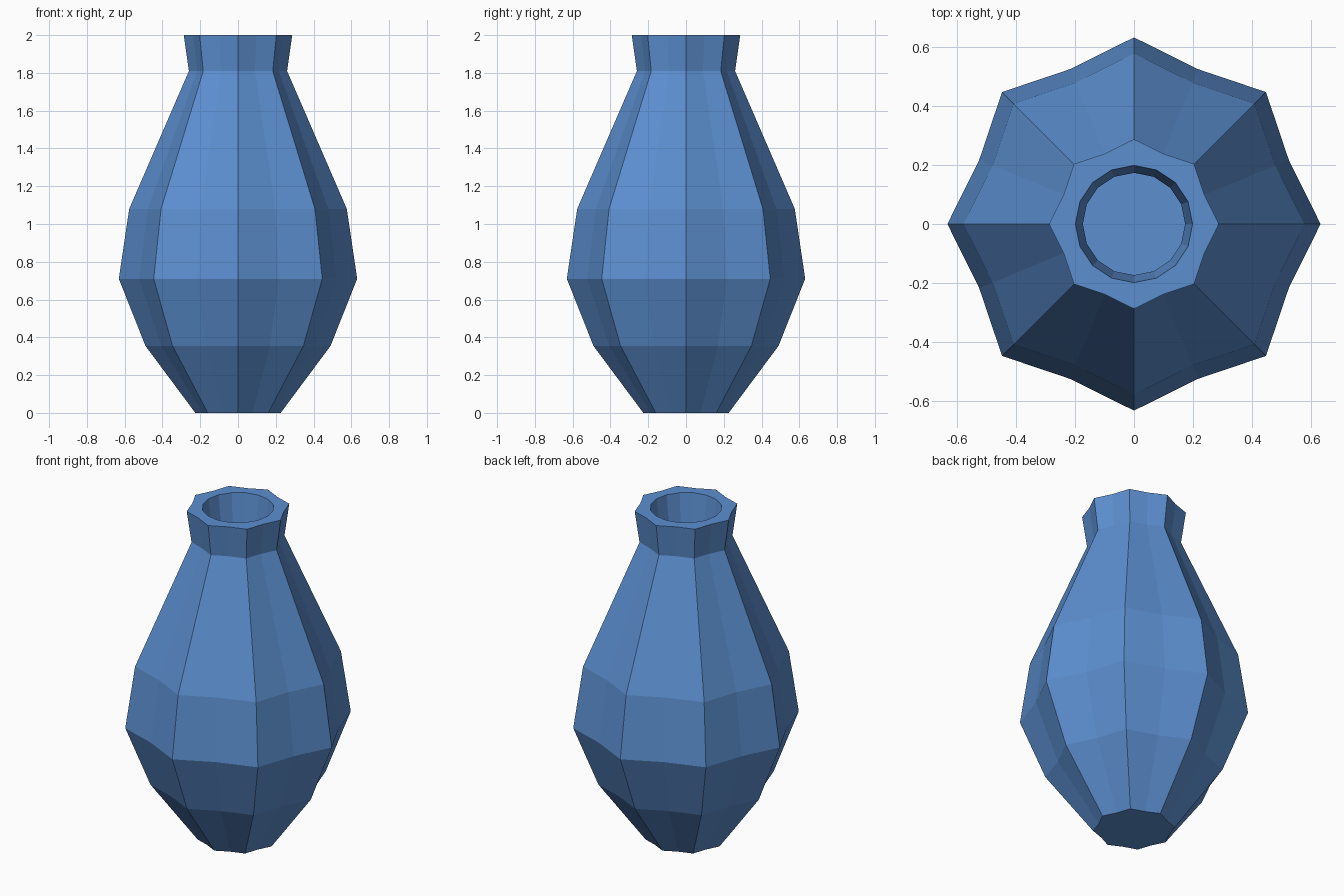
import bpy, bmesh, math

if "Cube" in bpy.data.objects:
    bpy.data.objects.remove(bpy.data.objects["Cube"])

SIDES = 16
VALLEY = 0.898  # fluting: every second corner is pulled inwards

# (radius, height) from foot to lip
OUTER = [(0.226, 0), (0.49, 0.355), (0.631, 0.71), (0.576, 1.08), (0.26, 1.81), (0.287, 2.0)]
# round inner wall, from lip down to the inside floor
INNER = [(0.198, 2.0), (0.173, 1.81), (0.457, 1.08), (0.507, 0.71), (0.38, 0.355), (0.183, 0.06)]


def ring(bm, radius, z, valley=1.0):
    verts = []
    for i in range(SIDES):
        a = 2 * math.pi * i / SIDES
        r = radius * (valley if i % 2 else 1.0)
        verts.append(bm.verts.new((r * math.cos(a), r * math.sin(a), z)))
    return verts


bm = bmesh.new()
rings = [ring(bm, r, z, VALLEY) for r, z in OUTER] + [ring(bm, r, z) for r, z in INNER]

# walls, lip and inner wall
for low, high in zip(rings, rings[1:]):
    for i in range(SIDES):
        j = (i + 1) % SIDES
        bm.faces.new((low[i], low[j], high[j], high[i]))

# underside and inside floor
bm.faces.new(list(reversed(rings[0])))
bm.faces.new(rings[-1])

mesh = bpy.data.meshes.new("vase")
bm.to_mesh(mesh)
bm.free()
vase = bpy.data.objects.new("vase", mesh)
bpy.context.collection.objects.link(vase)

# blue glaze
glaze = bpy.data.materials.new("blue glaze")
glaze.diffuse_color = (0.107, 0.275, 0.63, 1)
glaze.use_nodes = True
glaze.node_tree.nodes["Principled BSDF"].inputs["Base Color"].default_value = glaze.diffuse_color
mesh.materials.append(glaze)
